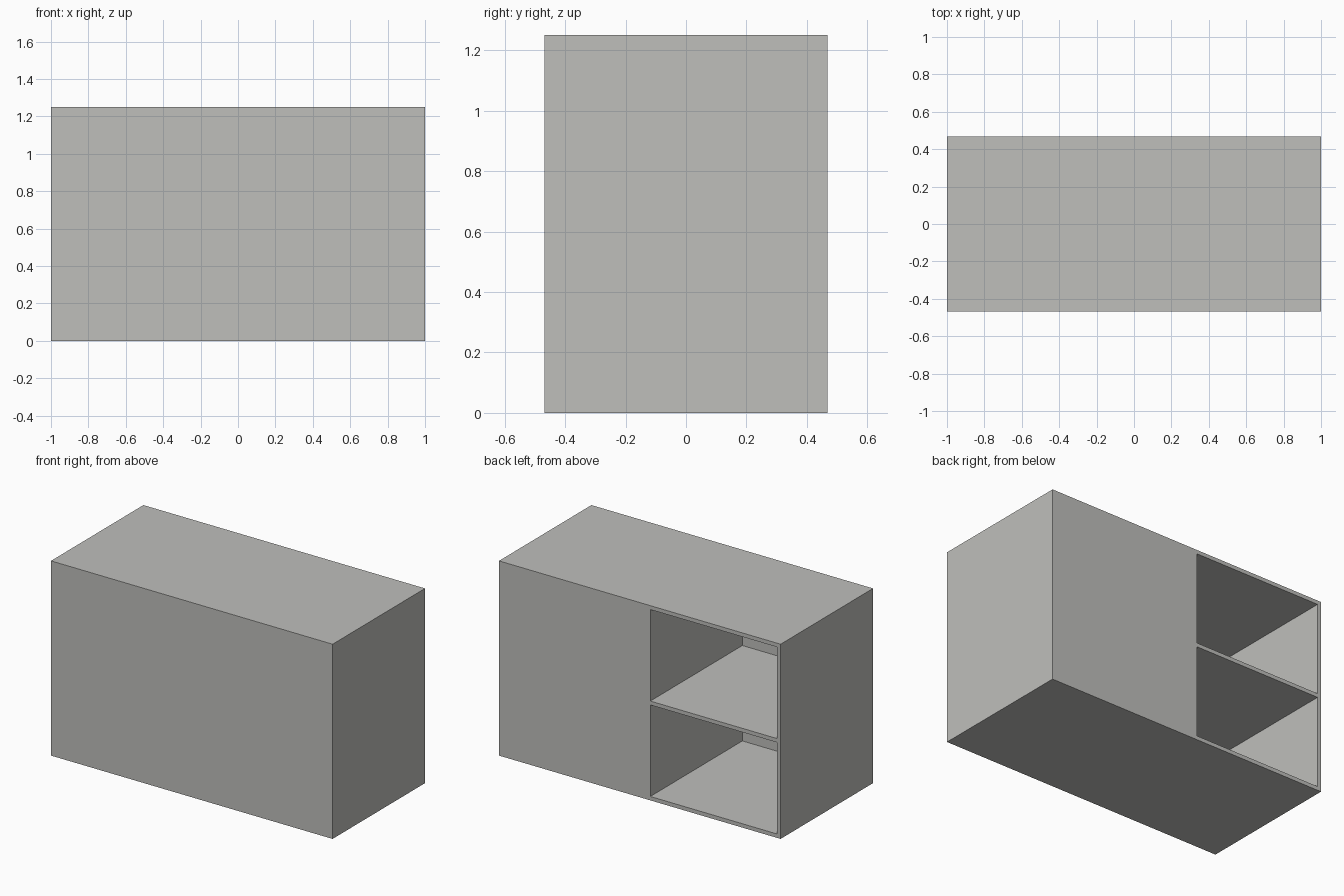
import bpy

if "Cube" in bpy.data.objects:
    bpy.data.objects.remove(bpy.data.objects["Cube"])

W, D, H = 2.0, 0.9375, 1.25      # overall size
T = 0.025                        # board thickness
FRONT = 0.004                    # thin front panel behind the open shelves
X0, X1 = -W / 2 + T, -0.075      # shelf bay, open at the back
CELL = (H - 3 * T) / 2           # height of each open compartment

grey = bpy.data.materials.new("warm grey")
grey.diffuse_color = (0.52, 0.52, 0.50, 1)
grey.use_nodes = True
grey.node_tree.nodes["Principled BSDF"].inputs["Base Color"].default_value = grey.diffuse_color


def box(name, lo, hi):
    """Axis-aligned box between two corners."""
    bpy.ops.mesh.primitive_cube_add(size=1, location=[(a + b) / 2 for a, b in zip(lo, hi)])
    ob = bpy.context.object
    ob.name = name
    ob.scale = [b - a for a, b in zip(lo, hi)]
    bpy.ops.object.transform_apply(location=True, rotation=True, scale=True)
    ob.data.materials.append(grey)
    return ob


# Cabinet body
cabinet = box("cabinet", (-W / 2, -D / 2, 0), (W / 2, D / 2, H))

# Two stacked open compartments cut in from the back
for i in range(2):
    z = T + i * (CELL + T)
    cutter = box("compartment_cutter", (X0, -D / 2 + FRONT, z), (X1, D / 2 + 0.1, z + CELL))
    cutter.hide_render = True
    mod = cabinet.modifiers.new("compartment", 'BOOLEAN')
    mod.operation = 'DIFFERENCE'
    mod.solver = 'EXACT'
    mod.object = cutter
    bpy.context.view_layer.objects.active = cabinet
    bpy.ops.object.modifier_apply(modifier=mod.name)
    bpy.data.objects.remove(cutter)
